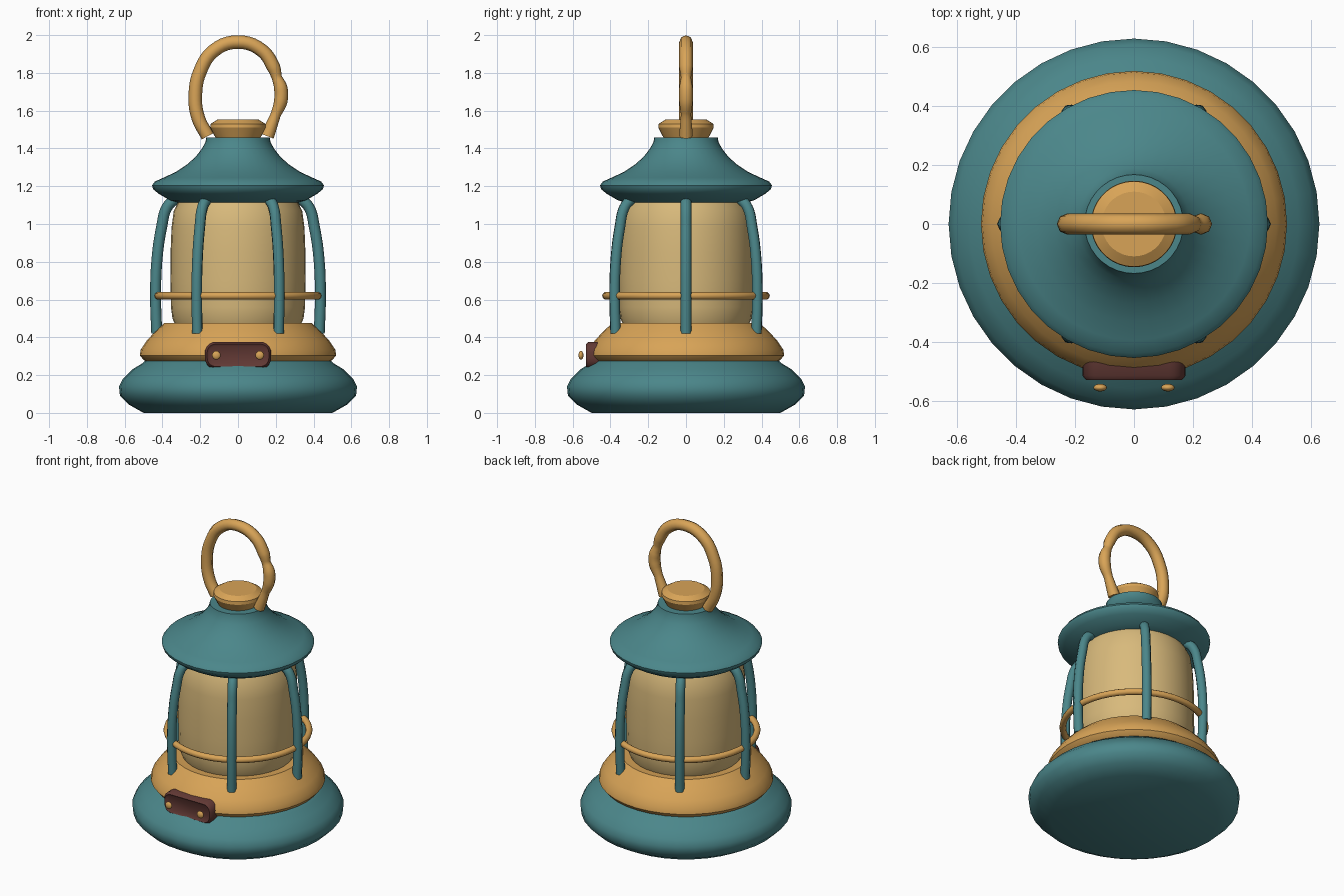
import bpy, bmesh, math
from mathutils import Vector

cube = bpy.data.objects.get("Cube")
if cube:
    bpy.data.objects.remove(cube)


def material(name, rgb):
    m = bpy.data.materials.new(name)
    m.use_nodes = True
    m.diffuse_color = (*rgb, 1)
    m.node_tree.nodes["Principled BSDF"].inputs["Base Color"].default_value = (*rgb, 1)
    return m


TEAL = material("teal paint", (0.07, 0.24, 0.255))
BRASS = material("warm brass", (0.69, 0.37, 0.095))
GLASS = material("amber glass", (0.69, 0.49, 0.2))
LEATHER = material("dark leather", (0.12, 0.04, 0.034))


def smooth(ob, angle=35):
    bpy.ops.object.select_all(action='DESELECT')
    ob.select_set(True)
    bpy.context.view_layer.objects.active = ob
    bpy.ops.object.shade_smooth_by_angle(angle=math.radians(angle))


def from_bmesh(name, bm, mat, angle=35):
    bmesh.ops.recalc_face_normals(bm, faces=bm.faces)
    me = bpy.data.meshes.new(name)
    bm.to_mesh(me)
    bm.free()
    ob = bpy.data.objects.new(name, me)
    bpy.context.collection.objects.link(ob)
    me.materials.append(mat)
    smooth(ob, angle)
    return ob


def lathe(name, profile, mat, sides=36, angle=40):
    """Closed turned solid from (radius, height) pairs, bottom to top."""
    bm = bmesh.new()
    rings = []
    for r, z in profile:
        rings.append([bm.verts.new((r * math.cos(i * math.tau / sides),
                                    r * math.sin(i * math.tau / sides), z))
                      for i in range(sides)])
    for low, high in zip(rings, rings[1:]):
        for i in range(sides):
            j = (i + 1) % sides
            bm.faces.new((low[i], low[j], high[j], high[i]))
    bm.faces.new(rings[0])
    bm.faces.new(rings[-1])
    return from_bmesh(name, bm, mat, angle)


def tube(name, points, radius, mat, scales=None):
    """Round tube along a smooth path, turned into a mesh."""
    cu = bpy.data.curves.new(name, 'CURVE')
    cu.dimensions = '3D'
    cu.bevel_depth = radius
    cu.bevel_resolution = 2
    cu.resolution_u = 5
    cu.use_fill_caps = True
    sp = cu.splines.new('BEZIER')
    sp.bezier_points.add(len(points) - 1)
    for i, (bp, p) in enumerate(zip(sp.bezier_points, points)):
        bp.co = p
        bp.handle_left_type = bp.handle_right_type = 'AUTO'
        bp.radius = scales[i] if scales else 1
    ob = bpy.data.objects.new(name, cu)
    bpy.context.collection.objects.link(ob)
    bpy.ops.object.select_all(action='DESELECT')
    ob.select_set(True)
    bpy.context.view_layer.objects.active = ob
    bpy.ops.object.convert(target='MESH')
    ob = bpy.context.view_layer.objects.active
    ob.data.materials.clear()
    ob.data.materials.append(mat)
    smooth(ob, 50)
    return ob


# Turned body parts
lathe("base", [(.50, 0), (.58, .045), (.625, .09), (.63, .14), (.61, .18),
               (.56, .23), (.51, .26), (.48, .285)], TEAL)
lathe("collar", [(.47, .265), (.50, .28), (.52, .305), (.515, .335), (.485, .38),
                 (.44, .43), (.39, .475), (.34, .47)], BRASS)
lathe("glass_chimney", [(.33, .46), (.347, .5), (.355, .56), (.358, .7), (.357, .85),
                        (.352, .98), (.34, 1.07), (.31, 1.13)], GLASS)
lathe("roof", [(.29, 1.105), (.36, 1.125), (.42, 1.16), (.45, 1.185), (.455, 1.205),
               (.44, 1.225), (.395, 1.245), (.33, 1.275), (.27, 1.315), (.225, 1.355),
               (.19, 1.4), (.172, 1.435), (.168, 1.458)], TEAL)
lathe("top_cap", [(.11, 1.44), (.147, 1.51), (.145, 1.53), (.11, 1.552)], BRASS, angle=30)

# Six guard bars around the glass
BAR = [(.43, .42), (.436, .6), (.43, .8), (.405, .98), (.375, 1.09), (.33, 1.135)]
for k in range(6):
    a = k * math.tau / 6
    tube(f"guard_bar_{k + 1}", [(r * math.cos(a), r * math.sin(a), z) for r, z in BAR],
         .029, TEAL)

# Ring joining the bars
bpy.ops.mesh.primitive_torus_add(major_segments=48, minor_segments=10,
                                 major_radius=.424, minor_radius=.02,
                                 location=(0, 0, .62))
ring = bpy.context.object
ring.name = "guard_ring"
ring.data.materials.append(BRASS)
smooth(ring, 60)

# Carrying loop, slightly pinched on its left side
LOOP = [(-.16, 1.465), (-.21, 1.56), (-.226, 1.68), (-.2, 1.81), (-.125, 1.92),
        (0, 1.963), (.125, 1.92), (.188, 1.83), (.206, 1.775), (.226, 1.72),
        (.226, 1.65), (.2, 1.58), (.155, 1.465)]
SCALES = [1] * len(LOOP)
SCALES[8] = SCALES[11] = .75
tube("carrying_loop", [(x, 0, z) for x, z in LOOP], .036, BRASS, SCALES)

# Leather tag with rounded corners and a sunken panel
bm = bmesh.new()
outline = []
for n in range(4):
    sx, sz = (1, -1, -1, 1)[n], (1, 1, -1, -1)[n]
    for s in range(6):
        a = (n + s / 5) * math.pi / 2
        outline.append(bm.verts.new((sx * .117 + .055 * math.cos(a), -.44,
                                     .305 + sz * .015 + .055 * math.sin(a))))
face = bm.faces.new(outline)
steps = [(0, -.075), (.012, -.015)]
front = bmesh.ops.extrude_face_region(bm, geom=[face])["geom"]
front_face = [g for g in front if isinstance(g, bmesh.types.BMFace)][0]
bmesh.ops.translate(bm, verts=front_face.verts, vec=(0, steps[0][1], 0))
bm.normal_update()
bmesh.ops.inset_individual(bm, faces=[front_face], thickness=steps[1][0])
bmesh.ops.translate(bm, verts=front_face.verts, vec=(0, steps[1][1], 0))
bm.normal_update()
bmesh.ops.inset_individual(bm, faces=[front_face], thickness=.012)
bmesh.ops.translate(bm, verts=front_face.verts, vec=(0, .008, 0))
# Widen the rim to its full outer size
for v in bm.verts:
    offset = Vector((v.co.x, 0, v.co.z - .305)) * .02
    v.co += offset
from_bmesh("leather_tag", bm, LEATHER, 40)

# Rivets on the tag
for side, x in (("right", -.115), ("left", .115)):
    bpy.ops.mesh.primitive_uv_sphere_add(segments=16, ring_count=8, radius=1,
                                         location=(x, -.556, .305))
    rivet = bpy.context.object
    rivet.name = f"rivet_{side}"
    rivet.scale = (.023, .013, .023)
    rivet.data.materials.append(BRASS)
    smooth(rivet, 60)
